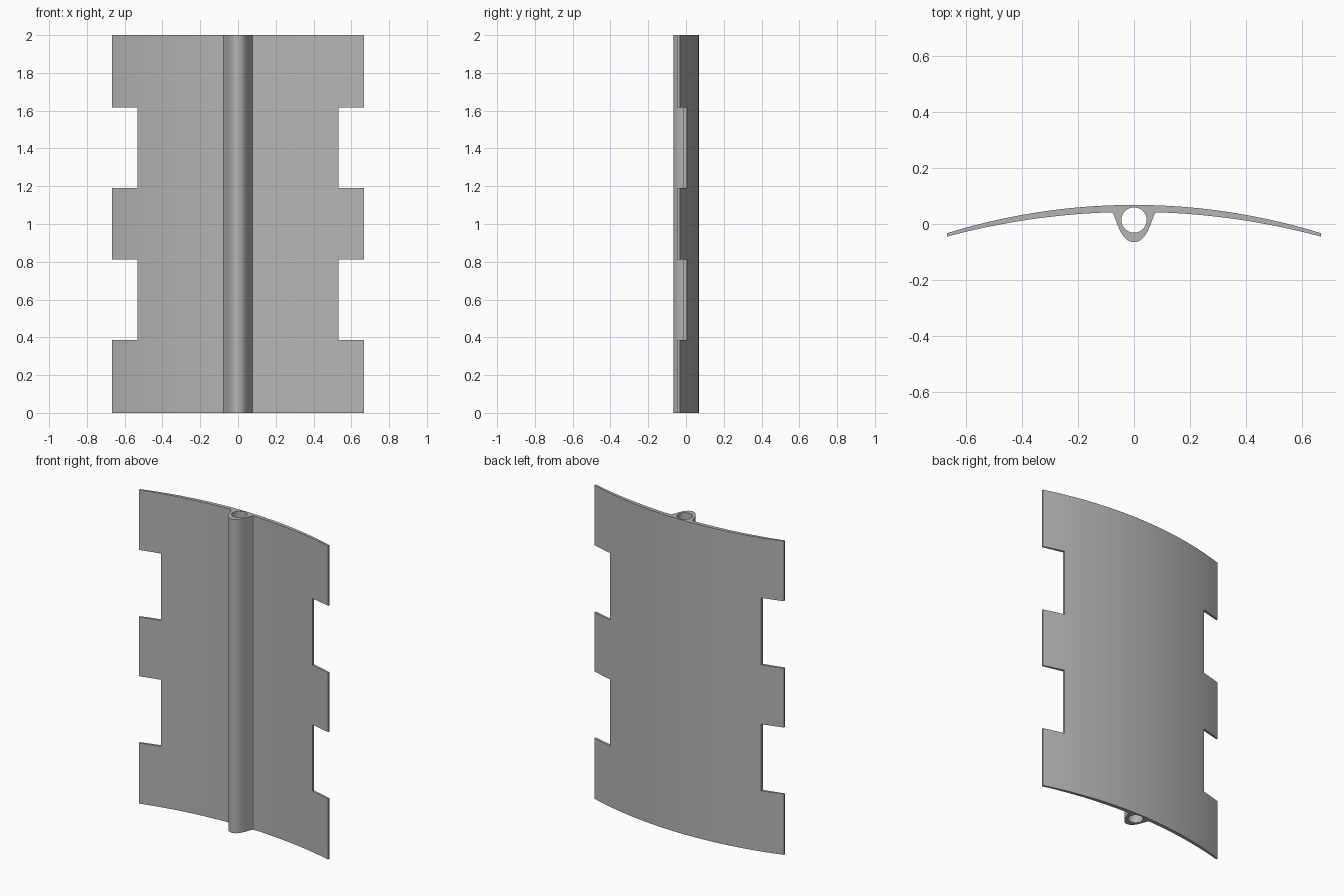
import bpy, bmesh, math

if "Cube" in bpy.data.objects:
    bpy.data.objects.remove(bpy.data.objects["Cube"], do_unlink=True)

HEIGHT = 2.0
HALF_WIDTH = 0.667
NOTCH_X = 0.533
NOTCHES = [(0.387, 0.812), (1.19, 1.617)]

# Plain grey material
grey = bpy.data.materials.new("plain_grey")
grey.use_nodes = True
colour = (0.46, 0.46, 0.46, 1)
grey.diffuse_color = colour
grey.node_tree.nodes["Principled BSDF"].inputs["Base Color"].default_value = colour


def arc_y(x, crown, sagitta):
    """Height of a shallow circular arc across the plate."""
    r = (HALF_WIDTH ** 2 + sagitta ** 2) / (2 * sagitta)
    return crown - r + math.sqrt(r * r - x * x)


def back(x):
    return arc_y(x, 0.068, 0.101)


def front(x):
    return arc_y(x, 0.043, 0.088)


def bezier(a, b, c, d, n):
    """Points along a cubic curve, both ends included."""
    pts = []
    for i in range(n + 1):
        t = i / n
        s = 1 - t
        pts.append(tuple(s**3 * p + 3 * s * s * t * q + 3 * s * t * t * u + t**3 * v
                         for p, q, u, v in zip(a, b, c, d)))
    return pts


# Cross-section: curved plate with a rounded boss on the front
N = 40
BOSS = 0.078
outline = [(HALF_WIDTH * (1 - 2 * i / N), back(HALF_WIDTH * (1 - 2 * i / N)))
           for i in range(N + 1)]
wing = [(-HALF_WIDTH + (HALF_WIDTH - BOSS) * i / 18) for i in range(18)]
left = [(x, front(x)) for x in wing]
left += bezier((-BOSS, front(BOSS)), (-0.062, 0.025), (-0.052, -0.064), (0, -0.065), 14)
outline += left + [(-x, y) for x, y in reversed(left[:-1])]
hole = [(0.045 * math.cos(math.tau * i / 40), 0.014 + 0.045 * math.sin(math.tau * i / 40))
        for i in range(40)]

# Fill the section around the bore and extrude it upwards
bm = bmesh.new()
for loop in (outline, hole):
    verts = [bm.verts.new((x, y, 0)) for x, y in loop]
    for a, b in zip(verts, verts[1:] + verts[:1]):
        bm.edges.new((a, b))
bmesh.ops.triangle_fill(bm, edges=bm.edges[:], use_beauty=True, use_dissolve=False)
result = bmesh.ops.extrude_face_region(bm, geom=bm.faces[:])
top = [g for g in result["geom"] if isinstance(g, bmesh.types.BMVert)]
bmesh.ops.translate(bm, verts=top, vec=(0, 0, HEIGHT))
bmesh.ops.recalc_face_normals(bm, faces=bm.faces[:])
mesh = bpy.data.meshes.new("curved_plate")
bm.to_mesh(mesh)
bm.free()
mesh.materials.append(grey)
plate = bpy.data.objects.new("curved_plate", mesh)
bpy.context.collection.objects.link(plate)

# Rectangular notches in both side edges
bpy.context.view_layer.objects.active = plate
for side in (-1, 1):
    for low, high in NOTCHES:
        bpy.ops.mesh.primitive_cube_add(size=1, location=(side * (NOTCH_X + 0.2), 0, (low + high) / 2))
        cutter = bpy.context.object
        cutter.name = "notch_cutter"
        cutter.scale = (0.4, 1, high - low)
        cutter.hide_render = True
        cutter.data.materials.append(grey)
        bpy.context.view_layer.objects.active = plate
        mod = plate.modifiers.new("notch", "BOOLEAN")
        mod.operation = "DIFFERENCE"
        mod.solver = "EXACT"
        mod.object = cutter
        bpy.context.view_layer.update()
        bpy.ops.object.modifier_apply(modifier=mod.name)
        bpy.data.objects.remove(cutter, do_unlink=True)

# Smooth the curved faces, keep the corners crisp
bpy.ops.object.select_all(action="DESELECT")
plate.select_set(True)
bpy.context.view_layer.objects.active = plate
bpy.ops.object.shade_smooth_by_angle(angle=math.radians(25))
